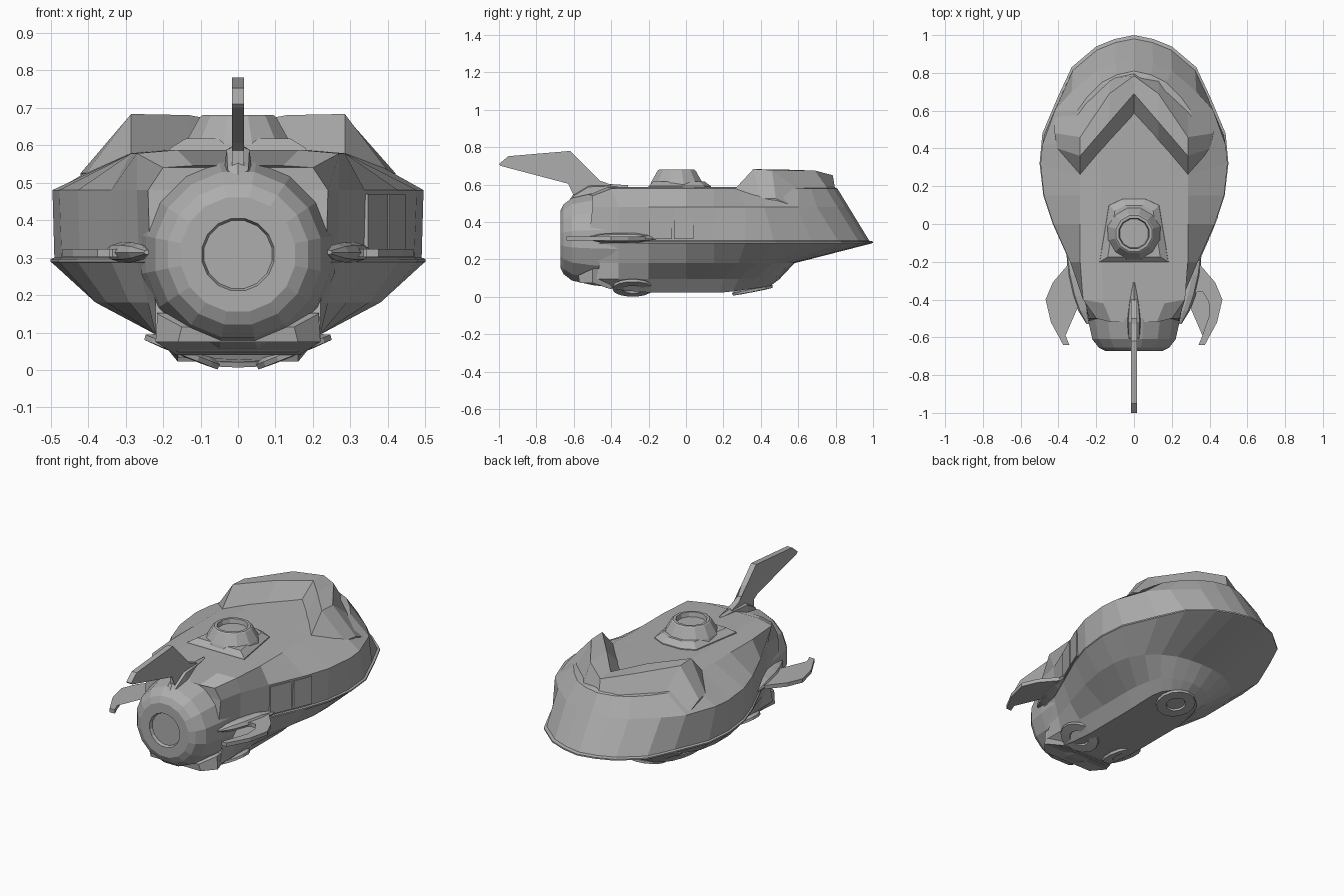
import bpy, bmesh, math
from mathutils import Matrix, Vector

if "Cube" in bpy.data.objects:
    bpy.data.objects.remove(bpy.data.objects["Cube"])

grey = bpy.data.materials.new("hull grey")
grey.diffuse_color = (0.42, 0.42, 0.42, 1)
grey.use_nodes = True
grey.node_tree.nodes["Principled BSDF"].inputs["Base Color"].default_value = grey.diffuse_color


def finish(name, bm):
    bmesh.ops.remove_doubles(bm, verts=bm.verts, dist=0.0005)
    bmesh.ops.recalc_face_normals(bm, faces=bm.faces)
    me = bpy.data.meshes.new(name)
    bm.to_mesh(me)
    bm.free()
    me.materials.append(grey)
    ob = bpy.data.objects.new(name, me)
    bpy.context.collection.objects.link(ob)
    return ob


def loft(name, rings, cap=True):
    """Skin a stack of closed rings that have equal point counts."""
    bm = bmesh.new()
    vs = [[bm.verts.new(p) for p in r] for r in rings]
    n = len(vs[0])
    for a, b in zip(vs, vs[1:]):
        for i in range(n):
            j = (i + 1) % n
            bm.faces.new((a[i], a[j], b[j], b[i]))
    if cap:
        bm.faces.new(vs[0])
        bm.faces.new(vs[-1])
    return finish(name, bm)


def lathe(name, profile, sides, matrix):
    """Revolve (radius, height) points around local z."""
    rings = [[matrix @ Vector((r * math.cos(t), r * math.sin(t), h))
              for t in [(k + 0.5) * 2 * math.pi / sides for k in range(sides)]]
             for r, h in profile]
    return loft(name, rings)


# Hull: half outlines from front to rear, stacked by height
rim = [(.24, -.52), (.27, -.36), (.34, -.2), (.43, 0), (.48, .15), (.5, .32),
       (.485, .48), (.4, .68), (.33, .83), (.2, .94), (.1, .98), (0, 1)]
wall = [(.24, -.5), (.27, -.36), (.338, -.2), (.427, 0), (.477, .15), (.495, .32),
        (.485, .42), (.42, .6), (.33, .7), (.2, .81), (.1, .85), (0, .87)]
deck = [(.2, -.5), (.27, -.4), (.285, -.2), (.285, 0), (.285, .15), (.285, .26),
        (.32, .43), (.3, .6), (.25, .67), (.17, .75), (.09, .79), (0, .81)]
under = [(.22, -.46), (.24, -.36), (.29, -.2), (.35, 0), (.38, .15), (.38, .28),
         (.36, .38), (.31, .46), (.24, .52), (.16, .56), (.08, .575), (0, .58)]
belly = [(.22, -.48), (.22, -.36), (.22, -.2), (.22, 0), (.22, .1), (.22, .2),
         (.215, .28), (.2, .37), (.17, .43), (.12, .47), (.06, .49), (0, .5)]


def ring(half, zf, s=1.0):
    pts = [(x * s, y * s if y > 0 else y, zf(y)) for x, y in half]
    return pts + [(-x, y, z) for x, y, z in reversed(pts[:-1])]


def deck_ring():
    return ring(deck, lambda y: .54 if y < -.45 else .578)


hull = loft("hull", [
    ring([(x * .73, y * .9) for x, y in belly], lambda y: .022 + max(0, y - .2) * .14 + max(0, -y - .25) * .15),
    ring(belly, lambda y: .095),
    ring(under, lambda y: .18),
    ring(rim, lambda y: .285, .99),
    ring(rim, lambda y: .288),
    ring(rim, lambda y: .296),
    ring(rim, lambda y: .30, .98),
    ring(wall, lambda y: .48),
    deck_ring(),
    ring([(x * .6, y - .02) for x, y in deck], lambda y: .545 if y < -.45 else .587),
])

# Round nose with recessed intake
nose_m = Matrix.Translation((0, 0, .308)) @ Matrix.Rotation(math.pi / 2, 4, 'X')
lathe("nose", [(.268, .3), (.262, .40), (.25, .5), (.225, .61), (.19, .655), (.155, .672),
               (.098, .672), (.092, .655)], 16, nose_m)

# Chin below the nose
loft("chin", [
    [(.15, -.575, .115), (-.15, -.575, .115), (-.16, -.57, .075), (.16, -.57, .075)],
    [(.215, -.5, .15), (-.215, -.5, .15), (-.22, -.5, .075), (.22, -.5, .075)],
    [(.22, -.36, .16), (-.22, -.36, .16), (-.165, -.4, .04), (.165, -.4, .04)],
])

# Raised chevron cowl on the rear deck
def cowl_section(x, front_low, front_top, back_top, back_low, out=0, ztop=.683, zlow=.56):
    return [(x, front_low, .575), (x, front_top, ztop), (x, back_top, ztop - .005),
            (x + out, back_low, zlow)]


halves = [
    cowl_section(.41, .40, .44, .48, .53),
    cowl_section(.285, .26, .36, .46, .62),
    cowl_section(.13, .43, .54, .69, .77, ztop=.68),
    cowl_section(0, .57, .69, .785, .80, ztop=.655),
]
halves[0] = [(.40, .36, .50), (.405, .40, .525), (.42, .48, .525), (.42, .56, .49)]
left = [[(-x, y, z) for x, y, z in s] for s in halves[:-1]]
loft("chevron_cowl", halves + left[::-1])

# Hatch turret: trapezoid base and open-topped collar
base = [(-.185, -.205), (.185, -.205), (.135, .1), (.06, .135), (-.06, .135), (-.135, .1)]
loft("turret_base", [[(x, y, .575) for x, y in base],
                     [(x * .98, y * .98, .592) for x, y in base],
                     [(x * .75, y * .8 - .01, .618) for x, y in base]])
lathe("turret_collar", [(.15, .585), (.14, .615), (.105, .675), (.098, .68), (.083, .68), (.078, .655)],
      12, Matrix.Translation((0, -.05, 0)))


# Fins: flat outline with bevelled edges
def fin(name, outline, place, half, bevel=.93):
    c = [sum(p[k] for p in outline) / len(outline) for k in (0, 1)]
    bm = bmesh.new()
    top = [bm.verts.new(place(a, b, half)) for a, b in outline]
    bot = [bm.verts.new(place(a, b, -half)) for a, b in outline]
    n = len(top)
    bm.faces.new(top)
    bm.faces.new(bot[::-1])
    for i in range(n):
        j = (i + 1) % n
        bm.faces.new((top[i], bot[i], bot[j], top[j]))
    bmesh.ops.triangulate(bm, faces=[f for f in bm.faces if len(f.verts) > 4])
    return finish(name, bm)


tail = [(-1, .71), (-.95, .752), (-.62, .78), (-.53, .69), (-.5, .635), (-.4, .6),
        (-.4, .56), (-.6, .54), (-.6, .585), (-.63, .605), (-.99, .70)]
fin("top_fin", tail, lambda a, b, h: (h, a, b), .016)

# Teardrop root under the top fin
def tear(y, w, zl, zh):
    return [(w, y, zl), (w * .8, y, zh), (0, y, zh + .012), (-w * .8, y, zh), (-w, y, zl)]


loft("top_fin_root", [tear(-.645, .012, .46, .475), tear(-.6, .035, .49, .54),
                      tear(-.52, .038, .53, .588), tear(-.42, .03, .55, .592),
                      tear(-.31, .006, .57, .585)])

side = [(.31, -.18), (.345, -.21), (.43, -.31), (.468, -.4), (.44, -.52), (.375, -.64),
        (.342, -.64), (.362, -.59), (.4, -.48), (.395, -.41), (.365, -.36), (.335, -.36),
        (.28, -.40), (.25, -.3)]
for s, label in ((1, "right"), (-1, "left")):
    fin(label + "_fin", side, lambda a, b, h: (s * a, b, .312 + h), .011)
    # Root fairing of the side fin
    pod = [(-.53, .242, .006), (-.46, .262, .022), (-.38, .285, .027),
           (-.27, .31, .027), (-.16, .345, .008)]
    loft(label + "_fin_root", [[(s * (x + r * 1.5 * math.cos(k * math.pi / 4)), y,
                                 .314 + r * math.sin(k * math.pi / 4)) for k in range(8)]
                               for y, x, r in pod])

# Landing pads: two tilted at the front, one at the rear
pad = [(.085, .014), (.11, .002), (.108, -.012), (.055, -.014), (.05, -.004)]
for name, pos, axis, ang in (("right_pad", (.148, -.285, .052), 'Y', -22),
                             ("left_pad", (-.148, -.285, .052), 'Y', 22),
                             ("rear_pad", (0, .355, .039), 'X', 11)):
    lathe(name, pad, 14, Matrix.Translation(pos) @ Matrix.Rotation(math.radians(ang), 4, axis))

# Thin access panels on the right side wall
for i, (y0, y1) in enumerate(((-.195, -.075), (-.065, .04))):
    def wx(y):
        return .34 + (y + .2) * .445 if y < 0 else .429 + y * .333
    loft("side_panel_%d" % i, [
        [(wx(y0) + d, y0, .31), (wx(y1) + d, y1, .31), (wx(y1) + d, y1, .47), (wx(y0) + d, y0, .47)]
        for d in (-.012, .004)])
